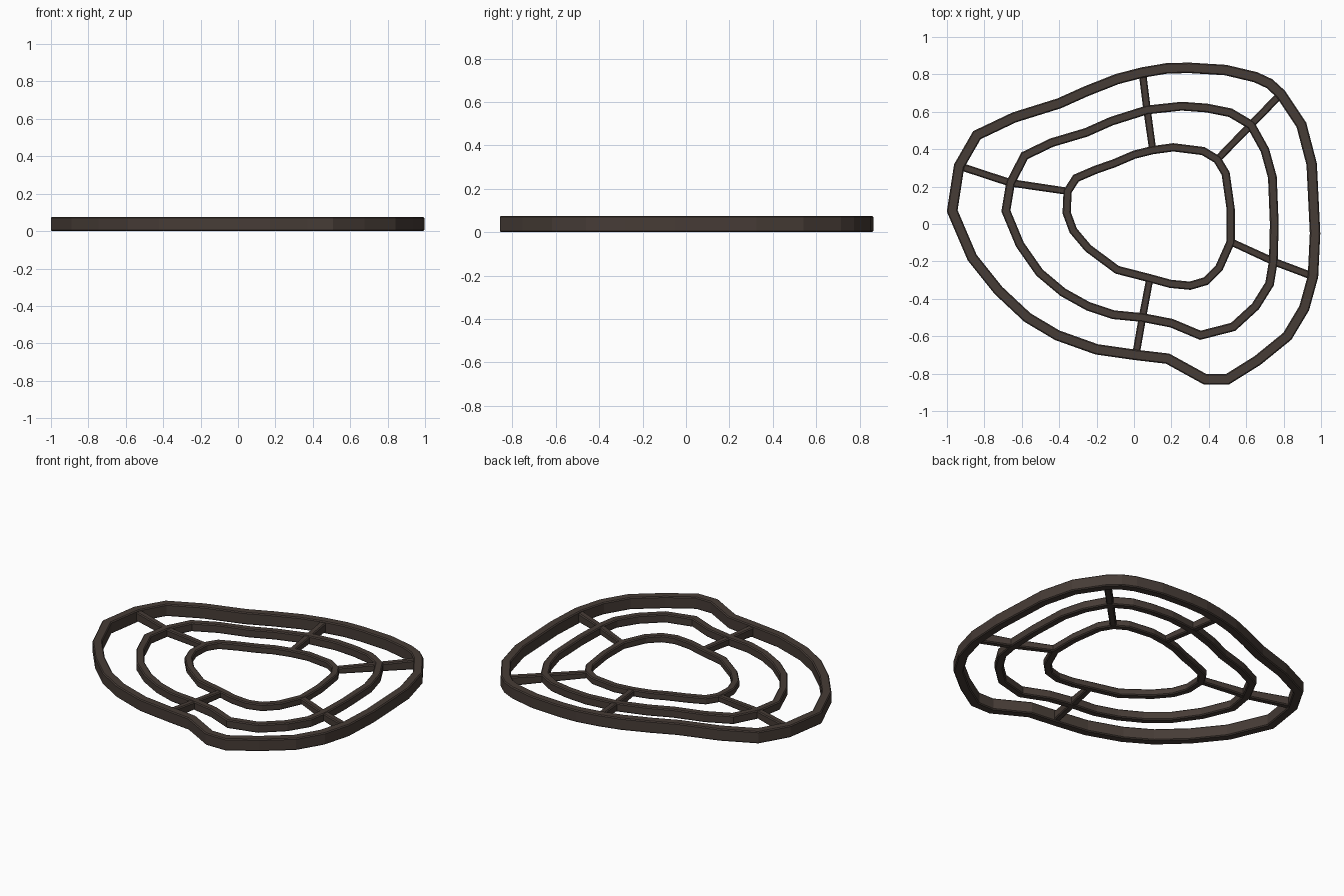
import bpy, bmesh
from mathutils import Vector

if "Cube" in bpy.data.objects:
    bpy.data.objects.remove(bpy.data.objects["Cube"])

mat = bpy.data.materials.new("dark brown iron")
mat.diffuse_color = (0.062, 0.045, 0.037, 1)
mat.use_nodes = True
mat.node_tree.nodes["Principled BSDF"].inputs["Base Color"].default_value = mat.diffuse_color
MID_Z = 0.038

# Centrelines of the three irregular rings, clockwise from the left
OUTER = [(-.972, .07), (-.935, .31), (-.84, .475), (-.64, .57), (-.40, .645), (-.255, .71),
         (-.09, .775), (.045, .81), (.175, .832), (.295, .835), (.49, .823), (.65, .785),
         (.725, .75), (.785, .695), (.895, .53), (.95, .32), (.968, -.05), (.957, -.28),
         (.91, -.45), (.82, -.60), (.66, -.73), (.50, -.83), (.38, -.83), (.18, -.72),
         (.01, -.70), (-.20, -.67), (-.41, -.595), (-.57, -.50), (-.725, -.355), (-.865, -.18)]
MIDDLE = [(-.685, .07), (-.66, .22), (-.585, .365), (-.44, .435), (-.255, .49), (-.12, .55),
          (.07, .61), (.255, .63), (.39, .62), (.515, .595), (.625, .53), (.70, .395),
          (.74, .25), (.75, 0), (.745, -.20), (.725, -.32), (.65, -.44), (.53, -.55),
          (.355, -.595), (.20, -.53), (.045, -.50), (-.11, -.485), (-.245, -.44),
          (-.38, -.365), (-.505, -.26), (-.61, -.11)]
INNER = [(-.36, .06), (-.355, .175), (-.31, .245), (-.205, .29), (-.105, .325), (0, .37),
         (.10, .395), (.21, .41), (.37, .39), (.445, .345), (.49, .27), (.517, .08),
         (.517, -.095), (.455, -.235), (.385, -.305), (.30, -.33), (.195, -.32),
         (.085, -.29), (-.09, -.245), (-.245, -.13), (-.325, -.035)]


def sweep(name, path, widths, heights, closed, chamfer=0.006):
    """Sweep a chamfered bar along a flat path with mitred corners."""
    pts = [Vector(p) for p in path]
    n = len(pts)
    bm = bmesh.new()
    sections = []
    for i, p in enumerate(pts):
        a = pts[i - 1] if closed or i > 0 else None
        b = pts[(i + 1) % n] if closed or i < n - 1 else None
        d1 = (p - a).normalized() if a is not None else (b - p).normalized()
        d2 = (b - p).normalized() if b is not None else d1
        t = (d1 + d2).normalized()
        side = Vector((-t.y, t.x)) / max(t.dot(d1), 0.5)
        w, h, c = widths[i] / 2, heights[i] / 2, chamfer
        profile = [(w, h - c), (w - c, h), (c - w, h), (-w, h - c),
                   (-w, c - h), (c - w, -h), (w - c, -h), (w, c - h)]
        sections.append([bm.verts.new((p.x + side.x * u, p.y + side.y * u, MID_Z + v))
                         for u, v in profile])
    for i in range(n if closed else n - 1):
        s, e = sections[i], sections[(i + 1) % n]
        for k in range(8):
            m = (k + 1) % 8
            bm.faces.new((s[k], s[m], e[m], e[k]))
    if not closed:
        bm.faces.new(sections[0])
        bm.faces.new(sections[-1])
    bmesh.ops.recalc_face_normals(bm, faces=bm.faces)
    mesh = bpy.data.meshes.new(name)
    bm.to_mesh(mesh)
    bm.free()
    mesh.materials.append(mat)
    bpy.context.collection.objects.link(bpy.data.objects.new(name, mesh))


# Rings get thinner and lower toward the middle
for name, path, w, h in (("outer_ring", OUTER, .056, .076),
                         ("middle_ring", MIDDLE, .047, .054),
                         ("inner_ring", INNER, .044, .044)):
    sweep(name, path, [w] * len(path), [h] * len(path), True)

# Five spokes, each crossing all three rings (point numbers on each ring)
for i, (o, m, n) in enumerate(((1, 1, 1), (7, 6, 6), (13, 10, 9), (17, 14, 12), (24, 20, 17))):
    sweep(f"spoke_{i + 1}", [OUTER[o], MIDDLE[m], INNER[n]],
          [.040, .040, .038], [.060, .048, .038], False)
